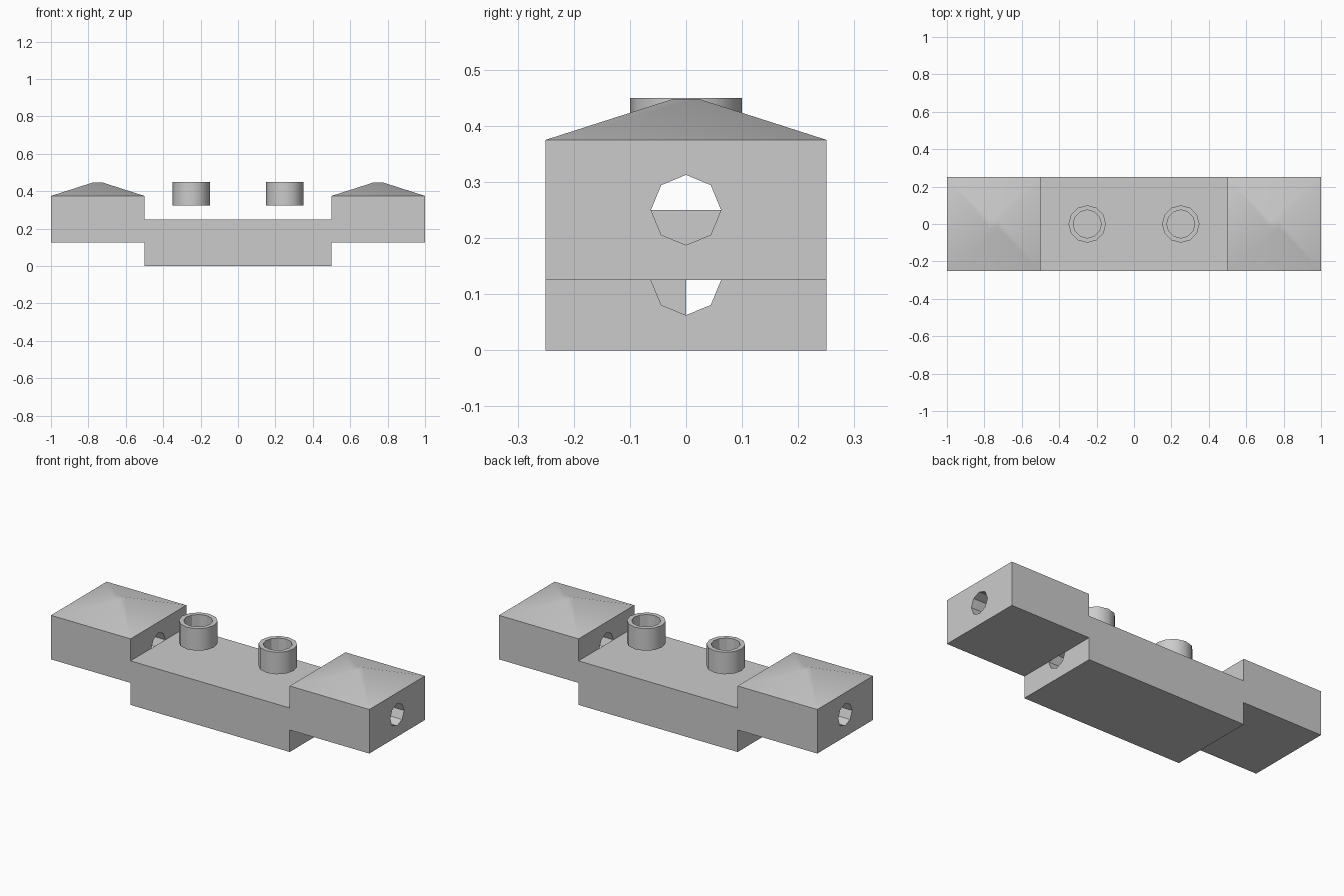
import bpy, bmesh
from math import pi
from mathutils import Matrix, Vector

cube = bpy.data.objects.get("Cube")
if cube:
    bpy.data.objects.remove(cube, do_unlink=True)

grey = bpy.data.materials.new("plain_grey")
grey.use_nodes = True
grey.diffuse_color = (0.6, 0.6, 0.6, 1)
grey.node_tree.nodes["Principled BSDF"].inputs["Base Color"].default_value = grey.diffuse_color


def finish(name, bm):
    bmesh.ops.recalc_face_normals(bm, faces=bm.faces)
    mesh = bpy.data.meshes.new(name)
    bm.to_mesh(mesh)
    bm.free()
    mesh.materials.append(grey)
    ob = bpy.data.objects.new(name, mesh)
    bpy.context.collection.objects.link(ob)
    return ob


def add_box(bm, low, high):
    low, high = Vector(low), Vector(high)
    place = Matrix.Translation((low + high) / 2) @ Matrix.Diagonal((high - low).to_4d())
    bmesh.ops.create_cube(bm, size=1, matrix=place)


def drill(ob, z):
    """Cut an eight-sided passage along x at height z."""
    bm = bmesh.new()
    bmesh.ops.create_cone(bm, cap_ends=True, segments=8, radius1=0.0625, radius2=0.0625, depth=3,
                          matrix=Matrix.Translation((0, 0, z)) @ Matrix.Rotation(pi / 2, 4, "Y"))
    cutter = finish("passage_cutter", bm)
    cutter.hide_render = True
    mod = ob.modifiers.new("passage", "BOOLEAN")
    mod.operation, mod.solver, mod.object = "DIFFERENCE", "EXACT", cutter
    bpy.context.view_layer.objects.active = ob
    bpy.ops.object.modifier_apply(modifier=mod.name)
    bpy.data.objects.remove(cutter, do_unlink=True)


def smooth(ob):
    bpy.ops.object.select_all(action="DESELECT")
    ob.select_set(True)
    bpy.context.view_layer.objects.active = ob
    bpy.ops.object.shade_smooth_by_angle(angle=pi / 6)


# Middle block with its lower passage
bm = bmesh.new()
add_box(bm, (-0.5, -0.25, 0), (0.5, 0.25, 0.25))
middle = finish("middle_block", bm)
drill(middle, 0.125)

# Small web closing part of the lower passage
bm = bmesh.new()
add_box(bm, (-0.01, -0.07, 0.06), (0.01, 0, 0.125))
finish("passage_web", bm)

for side, label in ((-1, "right"), (1, "left")):
    # End block with a shallow hipped cap
    bm = bmesh.new()
    centre = Vector((0.75 * side, 0, 0))
    add_box(bm, centre + Vector((-0.25, -0.25, 0.125)), centre + Vector((0.25, 0.25, 0.375)))
    top = max(bm.faces, key=lambda f: f.calc_center_median().z)
    cap = bmesh.ops.extrude_face_region(bm, geom=[top])["geom"]
    bm.faces.remove(top)
    for v in (g for g in cap if isinstance(g, bmesh.types.BMVert)):
        v.co.x = centre.x + (v.co.x - centre.x) * 0.09
        v.co.y *= 0.09
        v.co.z = 0.448
    block = finish(label + "_end_block", bm)
    drill(block, 0.25)
    smooth(block)

    # Open tube above the middle block: flat bore, smooth outside
    bm = bmesh.new()
    rings = []
    for radius, z in ((0.1, 0.325), (0.1, 0.45), (0.075, 0.45), (0.075, 0.325)):
        place = Matrix.Translation((0.25 * side, 0, z))
        rings.append(bmesh.ops.create_circle(bm, segments=12, radius=radius, matrix=place)["verts"])
    for k in range(4):
        a, b = rings[k], rings[(k + 1) % 4]
        for i in range(12):
            j = (i + 1) % 12
            face = bm.faces.new((a[i], a[j], b[j], b[i]))
            face.smooth = k == 0
    for ring in rings:
        for i in range(12):
            bm.edges.get((ring[i], ring[(i + 1) % 12])).smooth = False
    finish(label + "_tube", bm)
